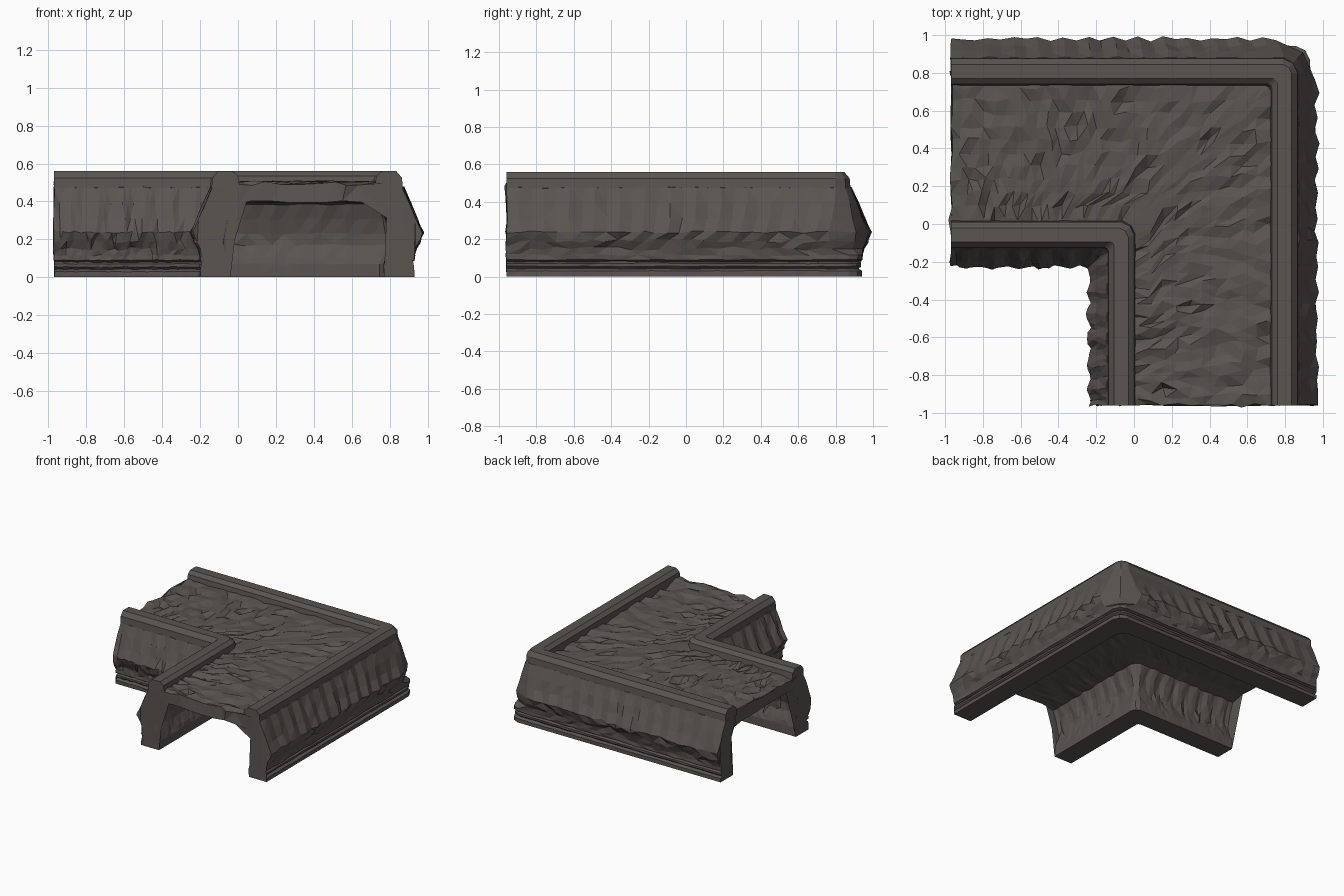
import bpy, bmesh, math, random

if "Cube" in bpy.data.objects:
    bpy.data.objects.remove(bpy.data.objects["Cube"])

random.seed(4)
MID = 0.73      # section mirrors as u -> MID - u
END = -0.97     # where both arms stop

stone = bpy.data.materials.new("dark_stone")
stone.diffuse_color = (0.10, 0.09, 0.08, 1)
stone.use_nodes = True
stone.node_tree.nodes["Principled BSDF"].inputs["Base Color"].default_value = stone.diffuse_color


def chamfer(u, z):
    """Corner cut for the path at section offset u."""
    if u > 0.72:
        return 0.07 if z < 0.12 else max(0.02, 0.24 * ((u - 0.72) / 0.26) ** 2)
    if u < 0.1:
        return max(0.02, 0.5 * (u + 0.13))
    return 0.04


def path(u, z, n):
    """L-shaped run of points: along x, round the corner, then along -y."""
    c = chamfer(u, z)
    a = u - c
    pts = []
    for i in range(n + 1):
        s = END + (a - END) * i / n
        pts.append((s, u, s, 0, 1))
    k = u - 0.33 * c
    pts.append((k, k, 0, 0.7, 0.7))
    for i in range(n, -1, -1):
        s = END + (a - END) * i / n
        pts.append((u, s, s, 1, 0))
    return pts


def sweep(name, ring, n):
    """Sweep a closed section of (u, z, roughness, flute side) round the L."""
    bm = bmesh.new()
    rows = []
    for u, z, rough, side in ring:
        row = []
        pts = path(u, z, n)
        for i, (x, y, s, nx, ny) in enumerate(pts):
            near = 0.4 if abs(i - n - 1) < 3 else 1.0
            r = rough * near
            f = side * 0.009 * math.sin(2 * math.pi * s / 0.13)
            dz = random.uniform(-r, r)
            if side == 0 and 0.48 < z < 0.51 and rough and random.random() < 0.06:
                dz -= 0.025      # chipped deck
            row.append(bm.verts.new((x + nx * f + random.uniform(-r, r),
                                     y + 0.01 + ny * f + random.uniform(-r, r),
                                     max(0, z + dz))))
        rows.append(row)
    m = len(rows)
    for j in range(m):
        a, b = rows[j], rows[(j + 1) % m]
        for i in range(len(a) - 1):
            bm.faces.new((a[i], a[i + 1], b[i + 1], b[i]))
    bm.faces.new([r[0] for r in rows])
    bm.faces.new([r[-1] for r in reversed(rows)])
    bmesh.ops.triangulate(bm, faces=bm.faces[:])
    bmesh.ops.recalc_face_normals(bm, faces=bm.faces[:])
    me = bpy.data.meshes.new(name)
    bm.to_mesh(me)
    bm.free()
    me.materials.append(stone)
    ob = bpy.data.objects.new(name, me)
    bpy.context.collection.objects.link(ob)
    return ob


def mirrored(pts):
    return [(MID - u, z, r, -s) for u, z, r, s in reversed(pts)]


# Rocky arch: banded foot, bulging fluted wall, rough deck, hollow underside
outer = [(-0.20, 0, 0, 0), (-0.20, 0.03, 0.002, 0), (-0.18, 0.042, 0.002, 0),
         (-0.195, 0.055, 0.002, 0), (-0.195, 0.07, 0.002, 0), (-0.175, 0.08, 0.003, 0),
         (-0.20, 0.09, 0.003, 0), (-0.20, 0.115, 0.006, 0), (-0.205, 0.15, 0.010, 0),
         (-0.225, 0.19, 0.012, 0), (-0.24, 0.238, 0.007, -1), (-0.205, 0.31, 0.006, -1),
         (-0.175, 0.39, 0.005, -1), (-0.14, 0.475, 0.004, -0.5), (-0.06, 0.49, 0, 0)]
deck = [(0.015 + 0.07 * i, 0.497, 0.013, 0) for i in range(11)]
inner = [(-0.04, 0, 0, 0), (-0.04, 0.07, 0.003, 0), (-0.05, 0.10, 0.006, 0),
         (-0.075, 0.17, 0.007, 0), (-0.075, 0.23, 0.006, 0.6), (-0.055, 0.31, 0.005, 0.8),
         (-0.025, 0.385, 0.004, 0.4)]
ceiling = [(0.08 + 0.095 * i, 0.40, 0.006, 0) for i in range(7)]
ring = outer + deck + mirrored(outer)
ring += [(MID - u, z, r, -s) for u, z, r, s in inner] + ceiling[::-1] + inner[::-1]
sweep("rock_arch", ring, 26)

# Smooth bevelled rails along both edges of the deck
rail = [(-0.14, 0.47, 0, 0), (-0.135, 0.525, 0, 0), (-0.105, 0.56, 0, 0),
        (-0.03, 0.56, 0, 0), (0.0, 0.535, 0, 0), (0.01, 0.47, 0, 0)]
sweep("inner_rail", rail, 3)
sweep("outer_rail", mirrored(rail), 3)
